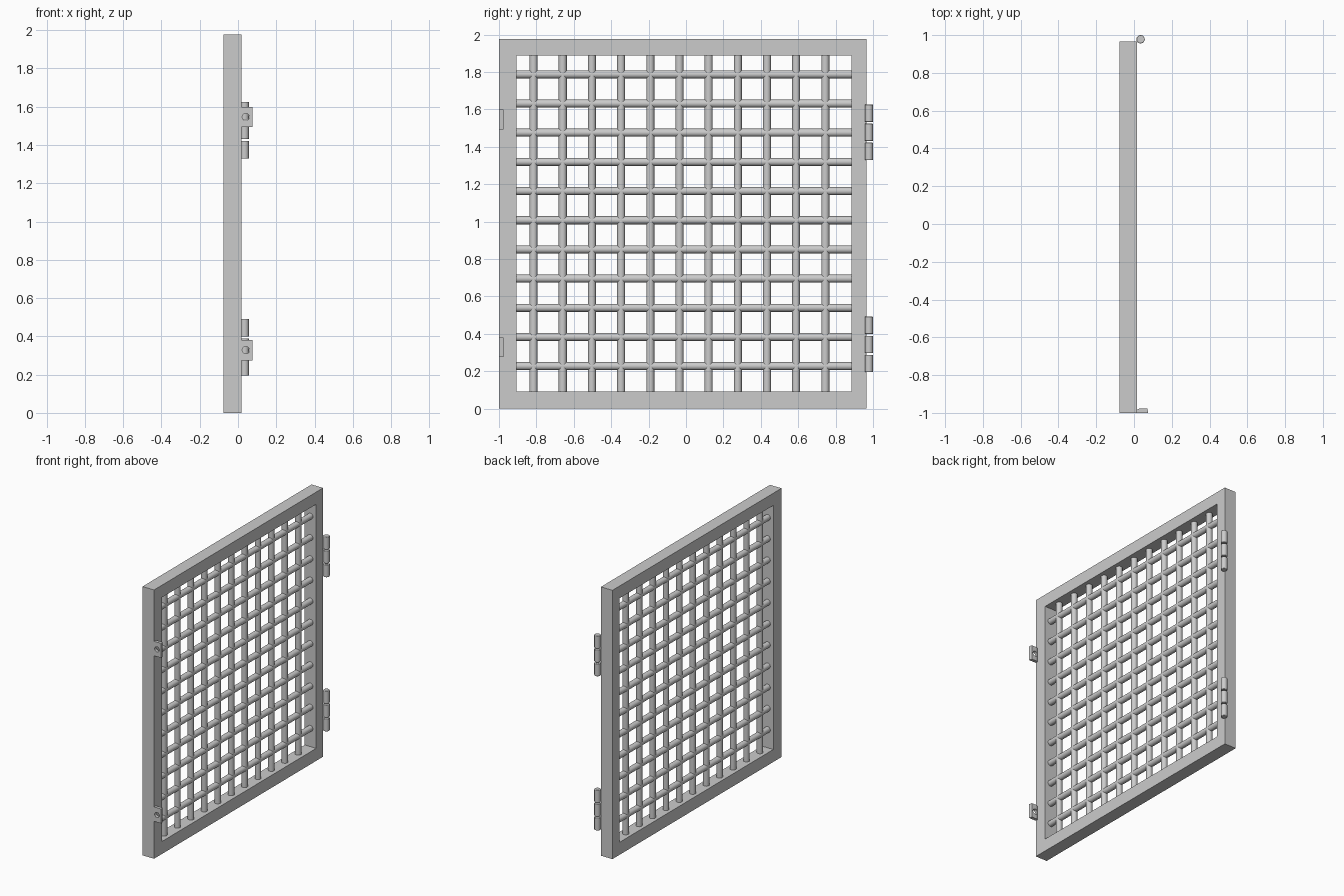
import bpy, bmesh, math

if "Cube" in bpy.data.objects:
    bpy.data.objects.remove(bpy.data.objects["Cube"])

def mesh_object(name, verts, faces):
    mesh = bpy.data.meshes.new(name)
    mesh.from_pydata(verts, [], faces)
    bm = bmesh.new()
    bm.from_mesh(mesh)
    bmesh.ops.recalc_face_normals(bm, faces=bm.faces)
    bm.to_mesh(mesh)
    bm.free()
    ob = bpy.data.objects.new(name, mesh)
    bpy.context.collection.objects.link(ob)
    return ob

def rod(name, center, radius, length, axis='Z', sides=32, bevel=0):
    rot = (math.pi / 2, 0, 0) if axis == 'Y' else (0, 0, 0)
    bpy.ops.mesh.primitive_cylinder_add(vertices=sides, radius=radius, depth=length,
                                        location=center, rotation=rot)
    ob = bpy.context.object
    ob.name = name
    bpy.ops.object.shade_smooth_by_angle(angle=math.radians(40))
    if bevel:
        m = ob.modifiers.new("rounded_rim", 'BEVEL')
        m.width, m.segments = bevel, 2
    return ob

# Square frame: four rings joined into a hollow rectangular section
X0, X1 = -0.077, 0.017
OUTER = (-1.0, 0.965, 0.0, 1.977)
INNER = (-0.905, 0.885, 0.092, 1.887)
verts = []
for x, (ya, yb, za, zb) in ((X0, OUTER), (X1, OUTER), (X1, INNER), (X0, INNER)):
    verts += [(x, ya, za), (x, yb, za), (x, yb, zb), (x, ya, zb)]
faces = []
for r in range(4):
    for i in range(4):
        a, b, j = r * 4, (r + 1) % 4 * 4, (i + 1) % 4
        faces.append((a + i, a + j, b + j, b + i))
mesh_object("door_frame", verts, faces)

# Lattice of crossing round bars
BAR_X, BAR_R, STEP = -0.031, 0.0215, 0.156
mid_y, mid_z = (INNER[0] + INNER[1]) / 2, (INNER[2] + INNER[3]) / 2
for i in range(11):
    rod(f"vertical_bar_{i+1}", (BAR_X, -0.815 + i * STEP, mid_z), BAR_R, INNER[3] - INNER[2] + 0.01)
    rod(f"horizontal_bar_{i+1}", (BAR_X, mid_y, 0.227 + i * STEP), BAR_R,
        INNER[1] - INNER[0] + 0.01, 'Y')

# Hinges: three stacked knuckles each
for label, z in (("lower", 0.343), ("upper", 1.477)):
    for k in (-1, 0, 1):
        rod(f"{label}_hinge_knuckle_{k+2}", (0.035, 0.978, z + k * 0.102), 0.022, 0.093, bevel=0.003)

# Latch plates with a drilled hole
PROFILE = [(0.012, -1), (0.075, -1), (0.071, -0.977), (0.03, -0.977), (0.012, -0.985)]
n = len(PROFILE)
for label, z in (("lower", 0.328), ("upper", 1.546)):
    v = [(x, y, z + s * 0.053) for s in (-1, 1) for x, y in PROFILE]
    f = [tuple(range(n)), tuple(range(n, 2 * n))]
    f += [(i, (i + 1) % n, (i + 1) % n + n, i + n) for i in range(n)]
    plate = mesh_object(f"{label}_latch_plate", v, f)
    cutter = rod(f"{label}_hole_cutter", (0.041, -0.99, z), 0.019, 0.1, 'Y')
    cut = plate.modifiers.new("hole", 'BOOLEAN')
    cut.operation, cut.object, cut.solver = 'DIFFERENCE', cutter, 'EXACT'
    cutter.hide_render = True
    cutter.display_type = 'WIRE'
